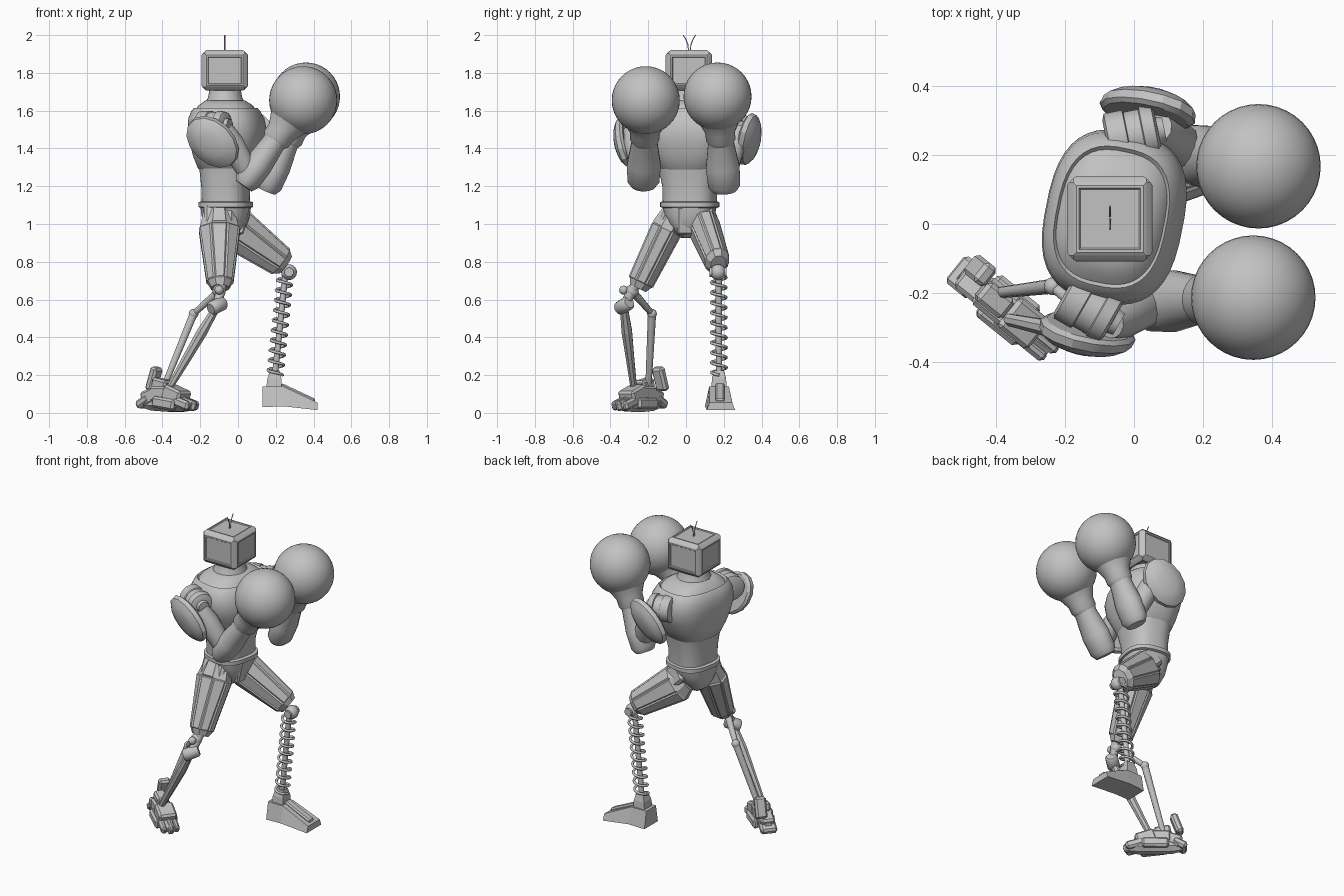
import bpy, bmesh, math
from mathutils import Vector, Matrix

if "Cube" in bpy.data.objects:
    bpy.data.objects.remove(bpy.data.objects["Cube"])

GREY = (0.54, 0.54, 0.54, 1)
metal = bpy.data.materials.new("grey metal")
metal.use_nodes = True
metal.diffuse_color = GREY
metal.node_tree.nodes["Principled BSDF"].inputs["Base Color"].default_value = GREY


def finish(name, bm, smooth=None):
    bmesh.ops.recalc_face_normals(bm, faces=bm.faces)
    mesh = bpy.data.meshes.new(name)
    bm.to_mesh(mesh)
    bm.free()
    obj = bpy.data.objects.new(name, mesh)
    bpy.context.scene.collection.objects.link(obj)
    mesh.materials.append(metal)
    if smooth:
        bpy.ops.object.select_all(action='DESELECT')
        obj.select_set(True)
        bpy.context.view_layer.objects.active = obj
        bpy.ops.object.shade_smooth_by_angle(angle=math.radians(smooth))


def ring(sides, a, b, power=1.0, turn=0.0):
    pts = []
    for i in range(sides):
        t = 2 * math.pi * (i + 0.5) / sides
        c, s = math.cos(t), math.sin(t)
        p = Vector((math.copysign(abs(c) ** power, c) * a, math.copysign(abs(s) ** power, s) * b, 0))
        pts.append(Matrix.Rotation(turn, 3, 'Z') @ p)
    return pts


def skin(bm, rings):
    loops = [[bm.verts.new(p) for p in r] for r in rings]
    sides = []
    for lo, hi in zip(loops, loops[1:]):
        for i in range(len(lo)):
            j = (i + 1) % len(lo)
            sides.append(bm.faces.new((lo[i], lo[j], hi[j], hi[i])))
    bm.faces.new(loops[0][::-1])
    bm.faces.new(loops[-1])
    return sides


def limb(name, start, end, stations, sides=12, smooth=40, panels=0):
    """Skin rings (t, a, b) along the line from start to end."""
    start, end = Vector(start), Vector(end)
    axis = end - start
    u = Vector((0, 1, 0)).cross(axis)
    if u.length < 0.3 * axis.length:
        u = Vector((0, 0, 1)).cross(axis)
    u.normalize()
    v = axis.normalized().cross(u)
    bm = bmesh.new()
    faces = skin(bm, [[start + axis * t + u * p.x + v * p.y for p in ring(sides, a, b)]
                      for t, a, b in stations])
    if panels:
        bmesh.ops.recalc_face_normals(bm, faces=bm.faces)
        big = [f for f in faces if f.calc_area() > 0.008]
        bmesh.ops.inset_individual(bm, faces=big, thickness=0.009, depth=panels)
    finish(name, bm, smooth)


def rod(name, start, end, r, r2=None, sides=10):
    limb(name, start, end, [(0, r, r), (1, r2 or r, r2 or r)], sides)


def ball(name, loc, r, segs=16):
    bm = bmesh.new()
    bmesh.ops.create_uvsphere(bm, u_segments=segs, v_segments=segs // 2, radius=r,
                              matrix=Matrix.Translation(loc))
    finish(name, bm, 60)


def block(name, loc, size, turn=(0, 0, 0), bevel=0.008):
    bm = bmesh.new()
    bmesh.ops.create_cube(bm, size=1, matrix=Matrix.Diagonal((*size, 1)))
    bmesh.ops.bevel(bm, geom=bm.edges[:], offset=bevel, segments=1, affect='EDGES')
    m = Matrix.Translation(loc)
    for angle, ax in zip(turn[::-1], 'ZYX'):
        m = m @ Matrix.Rotation(math.radians(angle), 4, ax)
    bm.transform(m)
    finish(name, bm)


def body(name, stations, power=0.74, turn=-0.2, sides=40, smooth=35):
    """Skin rings (z, x, y, a, b) stacked upward."""
    bm = bmesh.new()
    skin(bm, [[p + Vector((x, y, z)) for p in ring(sides, a, b, power, turn)]
              for z, x, y, a, b in stations])
    finish(name, bm, smooth)


def wire(name, points, r):
    curve = bpy.data.curves.new(name, 'CURVE')
    curve.dimensions, curve.bevel_depth, curve.bevel_resolution = '3D', r, 1
    curve.use_fill_caps = True
    line = curve.splines.new('POLY')
    line.points.add(len(points) - 1)
    for p, co in zip(line.points, points):
        p.co = (*co, 1)
    obj = bpy.data.objects.new(name, curve)
    bpy.context.scene.collection.objects.link(obj)
    curve.materials.append(metal)


# Head: bevelled box with a sloped panel on every side, and two antennae
bm = bmesh.new()
bmesh.ops.create_cube(bm, size=1, matrix=Matrix.Translation((-0.07, 0.015, 1.813))
                      @ Matrix.Diagonal((0.235, 0.235, 0.202, 1)))
bmesh.ops.bevel(bm, geom=bm.edges[:], offset=0.012, segments=1, affect='EDGES')
panels = sorted(bm.faces, key=lambda f: -f.calc_area())[:6]
bmesh.ops.inset_individual(bm, faces=panels, thickness=0.012, depth=0.006)
bmesh.ops.inset_individual(bm, faces=panels, thickness=0.012, depth=0.0)
bmesh.ops.inset_individual(bm, faces=panels, thickness=0.005, depth=-0.005)
finish("head", bm)
for side in (-1, 1):
    wire("antenna", [(-0.07, 0.018 + side * d, z) for d, z in
                     ((0.003, 1.9), (0.008, 1.95), (0.02, 1.98), (0.033, 2.0))], 0.003)

# Torso, chest shell, collar, neck, belt and pelvis
body("waist", [(1.09, -0.065, 0.02, 0.122, 0.14), (1.2, -0.065, 0.02, 0.125, 0.143),
               (1.28, -0.06, 0.02, 0.138, 0.16), (1.36, -0.06, 0.02, 0.15, 0.17)])
body("chest", [(1.28, -0.06, 0.02, 0.13, 0.14), (1.295, -0.06, 0.02, 0.147, 0.162),
               (1.36, -0.06, 0.02, 0.172, 0.195), (1.43, -0.055, 0.02, 0.193, 0.232),
               (1.5, -0.057, 0.02, 0.2, 0.25), (1.56, -0.062, 0.02, 0.192, 0.242),
               (1.6, -0.065, 0.02, 0.173, 0.22), (1.615, -0.065, 0.02, 0.16, 0.203),
               (1.605, -0.065, 0.02, 0.153, 0.193), (1.628, -0.065, 0.02, 0.138, 0.168),
               (1.655, -0.068, 0.015, 0.1, 0.115)])
body("neck", [(1.62, -0.068, 0.015, 0.115, 0.125), (1.67, -0.068, 0.015, 0.09, 0.095),
              (1.73, -0.068, 0.015, 0.08, 0.085)], 1)
body("belt", [(1.085, -0.065, 0.02, 0.125, 0.14), (1.09, -0.065, 0.02, 0.14, 0.153),
              (1.115, -0.065, 0.02, 0.14, 0.153), (1.12, -0.065, 0.02, 0.125, 0.14)], smooth=20)
body("pelvis", [(0.925, -0.07, 0.015, 0.055, 0.035), (0.95, -0.07, 0.015, 0.09, 0.065),
                (1.0, -0.068, 0.018, 0.115, 0.105), (1.05, -0.065, 0.02, 0.125, 0.13),
                (1.095, -0.065, 0.02, 0.13, 0.14)])
block("crotch_plate", (0.03, 0.015, 1.02), (0.03, 0.12, 0.15), (0, 12, 0))

# Arms: shoulder joint, pad, upper arm, forearm and boxing glove
ARMS = {
    "right": dict(root=(-0.2, -0.2, 1.52), cap=(-0.06, -0.28, 1.52), elbow=(0.065, -0.225, 1.25),
                  glove=(0.345, -0.213, 1.655), pad=(-0.13, -0.295, 1.44), out=-1),
    "left": dict(root=(-0.08, 0.24, 1.52), cap=(0.07, 0.27, 1.52), elbow=(0.175, 0.2, 1.23),
                 glove=(0.36, 0.167, 1.675), pad=(0.035, 0.31, 1.455), out=1),
}
for side, a in ARMS.items():
    cap, elbow, glove, pad = (Vector(a[k]) for k in ("cap", "elbow", "glove", "pad"))
    limb(side + "_shoulder", a["root"], cap,
         [(0, .06, .06), (.05, .08, .08), (.4, .08, .08), (.42, .073, .073), (.7, .073, .073),
          (.72, .08, .08), (.95, .074, .074), (1, .055, .055)], 20)
    limb(side + "_shoulder_bolt", cap, cap + (cap - Vector(a["root"])) * 0.12,
         [(0, .04, .04), (1, .035, .035)], 14)
    normal = Vector((0.27 * a["out"], 0.9 * a["out"], -0.28)).normalized()
    limb(side + "_shoulder_pad", pad, pad + normal * 0.075,
         [(0, .142, .108), (.15, .16, .12), (.5, .155, .115), (.8, .12, .088), (1, .07, .05)], 14, 25)
    limb(side + "_upper_arm", cap + (pad - cap) * 0.2, elbow,
         [(0, .05, .05), (.3, .065, .065), (.75, .06, .06), (1, .05, .05)], 12)
    reach = (glove - elbow).normalized()
    limb(side + "_forearm", elbow - reach * 0.06, glove,
         [(0, .05, .065), (.06, .07, .086), (.25, .075, .091), (.5, .064, .07), (.55, .07, .072)], 16)
    limb(side + "_cuff", glove - reach * 0.27, glove,
         [(0, .065, .065), (.08, .078, .078), (.25, .08, .08), (.45, .105, .105), (.7, .13, .13)], 24, 50)
    ball(side + "_glove", glove, 0.18, 40)

# Thighs with long raised panels
limb("right_thigh", (-0.1, -0.05, 1.08), (-0.095, -0.255, 0.66),
     [(0, .085, .06), (.25, .11, .083), (.93, .068, .068), (1, .05, .05)], 8, None, 0.008)
limb("left_thigh", (-0.06, 0.085, 1.01), (0.25, 0.172, 0.785),
     [(0, .08, .06), (.15, .117, .078), (.93, .08, .062), (1, .06, .045)], 8, None, 0.008)
for name, loc, size, turn in (
        ("right_hip_plate", (-0.1, -0.11, 1.03), (0.16, 0.05, 0.17), (-25, 0, 0)),
        ("left_hip_plate", (-0.01, 0.13, 1.03), (0.13, 0.05, 0.13), (15, 45, 0))):
    block(name, loc, size, turn, 0.015)

# Left shin: knee joint, rod and coil spring
top, low = Vector((0.25, 0.173, 0.73)), Vector((0.196, 0.175, 0.2))
ball("left_knee", (0.27, 0.17, 0.745), 0.042)
rod("left_knee_pin", (0.27, 0.125, 0.745), (0.27, 0.215, 0.745), 0.025)
rod("spring_rod", top, low, 0.017)
COILS, STEPS = 10, 18
wire("coil_spring", [top.lerp(low, i / (COILS * STEPS)) + 0.04 * Vector(
    (math.cos(i * math.tau / STEPS), math.sin(i * math.tau / STEPS), 0))
    for i in range(COILS * STEPS + 1)], 0.008)

# Left foot: wedge boot with a centre ridge
bm = bmesh.new()
skin(bm, [[(x, y - w, z0), (x, y + w, z0), (x, y + t, z1), (x, y - t, z1)] for x, y, w, t, z0, z1 in (
    (0.13, 0.175, 0.07, 0.05, 0.03, 0.14), (0.24, 0.175, 0.075, 0.052, 0.035, 0.14),
    (0.42, 0.185, 0.075, 0.06, 0.015, 0.055))])
finish("left_boot", bm)
block("boot_ridge", (0.315, 0.18, 0.105), (0.2, 0.05, 0.025), (0, 25, 0))
limb("left_ankle", (0.19, 0.175, 0.12), (0.195, 0.175, 0.225),
     [(0, .06, .06), (.6, .052, .052), (1, .035, .035)], 4, None)

# Right shin: knee linkage and twin struts
knee, hinge, rear = (-0.1, -0.285, 0.645), (-0.11, -0.33, 0.565), (-0.235, -0.18, 0.525)
ball("right_knee", knee, 0.035)
ball("right_knee_outer", (-0.1, -0.33, 0.65), 0.024)
rod("knee_bar", (-0.085, -0.265, 0.68), hinge, 0.026)
limb("knee_hinge", (-0.145, -0.355, 0.55), (-0.075, -0.3, 0.585),
     [(0, .03, .03), (.1, .038, .038), (.9, .038, .038), (1, .03, .03)], 14)
rod("knee_link", knee, rear, 0.022, 0.016)
ball("strut_joint", rear, 0.026)
rod("rear_strut", rear, (-0.4, -0.2, 0.12), 0.022, 0.016)
limb("front_strut", hinge, (-0.37, -0.275, 0.12),
     [(0, .02, .022), (.3, .03, .03), (.6, .026, .024), (1, .018, .018)], 8, None)

# Right foot: faceted core with armour plates set on a diagonal
YAW = -39
heel, toe = Vector((-0.47, -0.165, 0)), Vector((-0.25, -0.345, 0))
across = (toe - heel).cross(Vector((0, 0, 1))).normalized()
limb("right_foot_core", (-0.5, -0.14, 0.06), (-0.235, -0.355, 0.04),
     [(0, .035, .025), (.2, .048, .045), (.55, .048, .06), (.8, .04, .05), (1, .025, .03)], 8, None)
for t, off, z, size, pitch in (
        (0.08, 0, 0.085, (0.1, 0.09, 0.08), -18), (0.35, 0, 0.1, (0.13, 0.1, 0.08), 0),
        (0.65, 0, 0.095, (0.12, 0.11, 0.08), 20), (0.3, 0, 0.15, (0.1, 0.07, 0.06), 12),
        (0.88, 0.038, 0.05, (0.11, 0.036, 0.05), 18), (0.91, 0, 0.05, (0.12, 0.036, 0.055), 18),
        (0.88, -0.038, 0.05, (0.11, 0.036, 0.05), 18), (0.5, 0.05, 0.05, (0.15, 0.04, 0.06), 8),
        (0.45, -0.05, 0.05, (0.16, 0.04, 0.06), 0), (-0.06, 0, 0.06, (0.09, 0.1, 0.045), -30)):
    loc = heel.lerp(toe, t) + across * off
    block("foot_plate", (loc.x, loc.y, z), size, (0, pitch, YAW), 0.012)
block("heel_spur", (-0.445, -0.135, 0.18), (0.045, 0.07, 0.13), (0, 20, YAW), 0.012)
